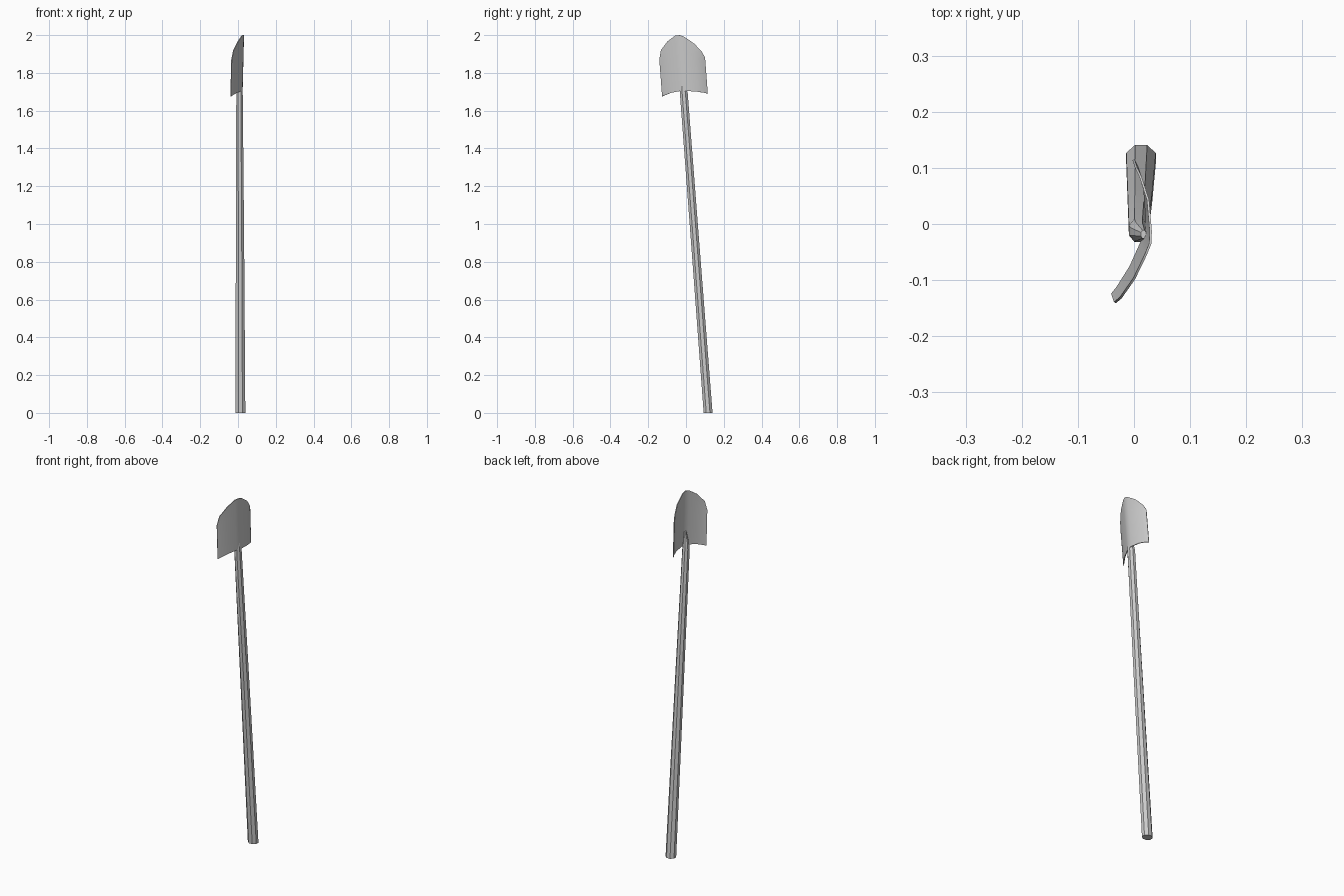
import bpy
import math

if "Cube" in bpy.data.objects:
    bpy.data.objects.remove(bpy.data.objects["Cube"])


def axis_y(z):
    # the whole tool leans towards -y as it rises
    return 0.117 - 0.076 * z


def make(name, verts, faces):
    mesh = bpy.data.meshes.new(name)
    mesh.from_pydata(verts, [], faces)
    mesh.update()
    ob = bpy.data.objects.new(name, mesh)
    bpy.context.collection.objects.link(ob)
    return ob


def tube(name, rings, sides=8):
    # rings: (z, centre x, radius x, radius y)
    verts, faces = [], []
    for z, cx, rx, ry in rings:
        for i in range(sides):
            a = 2 * math.pi * (i + 0.5) / sides
            verts.append((cx + rx * math.cos(a), axis_y(z) + ry * math.sin(a), z))
    for r in range(len(rings) - 1):
        for i in range(sides):
            j = (i + 1) % sides
            faces.append((r * sides + i, r * sides + j,
                          (r + 1) * sides + j, (r + 1) * sides + i))
    faces.append(tuple(reversed(range(sides))))
    last = (len(rings) - 1) * sides
    faces.append(tuple(range(last, last + sides)))
    return make(name, verts, faces)


# Tapered wooden shaft, with a short narrowing end inside the blade
handle = tube("handle", [(0.0, 0.0125, 0.0285, 0.0255),
                         (0.94, 0.0105, 0.0235, 0.0235),
                         (1.69, 0.008, 0.0185, 0.0225),
                         (1.72, 0.009, 0.015, 0.018),
                         (1.78, 0.017, 0.005, 0.008)])

# Curved blade: columns of (offset across, x, bottom z, top z)
columns = [(-0.115, -0.039, 1.675, 1.870),
           (-0.103, -0.030, 1.681, 1.920),
           (-0.065, -0.007, 1.695, 1.967),
           (-0.022, 0.012, 1.703, 1.997),
           (0.0, 0.021, 1.705, 2.000),
           (0.022, 0.022, 1.704, 1.993),
           (0.075, 0.018, 1.700, 1.955),
           (0.112, 0.006, 1.694, 1.912),
           (0.126, -0.001, 1.690, 1.880)]
rows = 4
verts, faces = [], []
for v, x, z0, z1 in columns:
    for r in range(rows + 1):
        z = z0 + (z1 - z0) * r / rows
        verts.append((x + 0.025 * (z - 1.68), v + axis_y(z), z))
n = rows + 1
for c in range(len(columns) - 1):
    for r in range(rows):
        a = c * n + r
        faces.append((a, a + n, a + n + 1, a + 1))
blade = make("blade", verts, faces)
solid = blade.modifiers.new("thickness", 'SOLIDIFY')
solid.thickness = 0.004
solid.offset = 0

# Smooth facets, crisp rims
for ob in (handle, blade):
    bpy.ops.object.select_all(action='DESELECT')
    ob.select_set(True)
    bpy.context.view_layer.objects.active = ob
    if ob.modifiers:
        bpy.ops.object.modifier_apply(modifier="thickness")
    bpy.ops.object.shade_smooth_by_angle(angle=math.radians(35))
